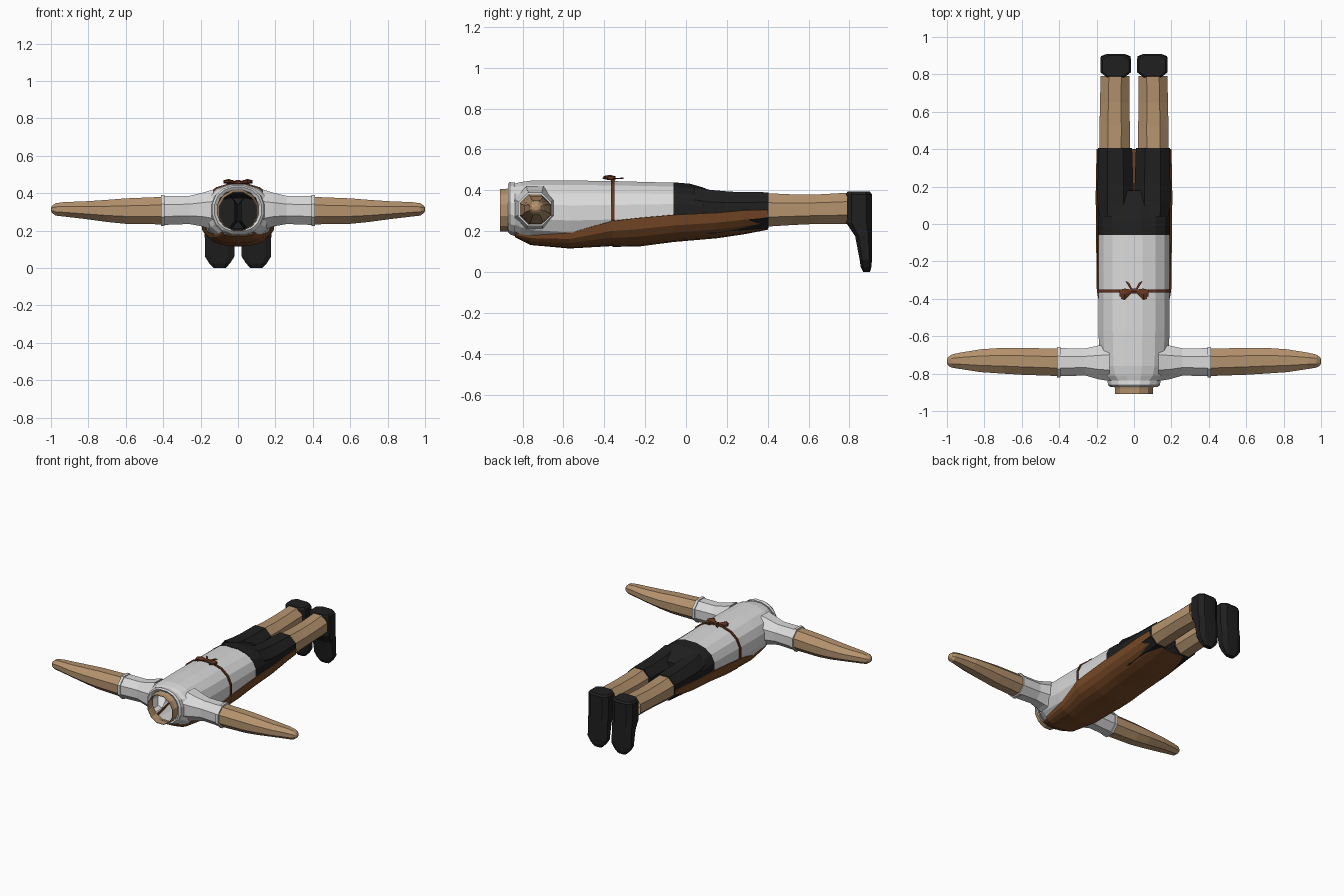
import bpy, bmesh, math
from mathutils import Vector


def material(name, rgb):
    m = bpy.data.materials.new(name)
    m.diffuse_color = (*rgb, 1)
    return m


SKIN = material("tan skin", (0.46, 0.29, 0.155))
WHITE = material("white cloth", (0.70, 0.70, 0.70))
BLACK = material("black cloth", (0.014, 0.014, 0.014))
BROWN = material("brown apron", (0.19, 0.068, 0.02))
STRAP = material("dark brown strap", (0.13, 0.035, 0.014))


def ring(axis, pos, a0, a1, b0, b1, n, p=1.0):
    """Flat-sided oval at pos along axis; a and b are the ranges of the other two axes."""
    ca, cb, ra, rb = (a0 + a1) / 2, (b0 + b1) / 2, (a1 - a0) / 2, (b1 - b0) / 2
    k = math.cos(math.pi / n)
    pts = []
    for i in range(n):
        t = 2 * math.pi * (i + 0.5) / n
        c, s = math.cos(t) / k, math.sin(t) / k
        a = ca + ra * math.copysign(abs(c) ** p, c)
        b = cb + rb * math.copysign(abs(s) ** p, s)
        pts.append({"x": (pos, a, b), "y": (a, pos, b), "z": (a, b, pos)}[axis])
    return pts


def loft(name, rings, mat, closed=True, cap0=False, cap1=False, mirror=False, thick=0):
    """Skin a row of rings or strips into one flat-shaded object."""
    bm = bmesh.new()
    rows = [[bm.verts.new(p) for p in r] for r in rings]
    n = len(rows[0])
    for r, s in zip(rows, rows[1:]):
        for i in range(n if closed else n - 1):
            j = (i + 1) % n
            bm.faces.new((r[i], r[j], s[j], s[i]))
    if cap0:
        bm.faces.new(rows[0])
    if cap1:
        bm.faces.new(rows[-1])
    bmesh.ops.recalc_face_normals(bm, faces=bm.faces)
    me = bpy.data.meshes.new(name)
    bm.to_mesh(me)
    bm.free()
    me.materials.append(mat)
    ob = bpy.data.objects.new(name, me)
    bpy.context.collection.objects.link(ob)
    if mirror:
        ob.modifiers.new("mirror", "MIRROR").use_mirror_merge = False
    if thick:
        s = ob.modifiers.new("thickness", "SOLIDIFY")
        s.thickness = thick
        s.offset = 0
    return ob


def body(sections, n=16, p=0.9):
    # each section: y, half width, bottom z, top z
    return [ring("y", y, -w, w, lo, hi, n, p) for y, w, lo, hi in sections]


# Torso, open at the neck
loft("shirt", body([(-0.865, 0.115, 0.205, 0.415), (-0.84, 0.135, 0.185, 0.432),
                    (-0.81, 0.168, 0.165, 0.44), (-0.76, 0.183, 0.145, 0.447),
                    (-0.57, 0.19, 0.13, 0.448), (-0.36, 0.19, 0.14, 0.445),
                    (-0.06, 0.19, 0.165, 0.437)]), WHITE)
loft("collar", body([(-0.838, 0.143, 0.175, 0.437), (-0.862, 0.138, 0.185, 0.44),
                     (-0.872, 0.125, 0.195, 0.432), (-0.862, 0.11, 0.205, 0.415)]), WHITE)
loft("neck", body([(-0.91, 0.1, 0.2, 0.405), (-0.88, 0.1, 0.2, 0.405),
                   (-0.84, 0.11, 0.2, 0.415)], 12, 1), SKIN, thick=0.004)

# Shorts
loft("shorts_hips", body([(-0.06, 0.192, 0.163, 0.439), (0.02, 0.193, 0.165, 0.432),
                          (0.08, 0.193, 0.175, 0.415), (0.13, 0.18, 0.19, 0.395),
                          (0.18, 0.15, 0.21, 0.375)]), BLACK, cap1=True)
loft("shorts_leg", [ring("y", y, a, b, lo, hi, 8, 0.9) for y, a, b, lo, hi in
                    [(0.04, 0.02, 0.185, 0.19, 0.415), (0.12, 0.003, 0.194, 0.185, 0.402),
                     (0.22, 0.004, 0.194, 0.2, 0.393), (0.405, 0.01, 0.192, 0.215, 0.39)]],
     BLACK, cap1=True, mirror=True)

# Bare legs and boots with the toes pointing down
loft("leg", [ring("y", y, a, b, lo, hi, 8, 0.95) for y, a, b, lo, hi in
             [(0.39, 0.022, 0.186, 0.222, 0.386), (0.52, 0.022, 0.184, 0.23, 0.38),
              (0.65, 0.025, 0.182, 0.236, 0.38), (0.79, 0.024, 0.178, 0.235, 0.388)]],
     SKIN, mirror=True)
loft("boot", [ring("z", z, 0.098 - w, 0.098 + w, y0, y1, 8, 0.62) for z, w, y0, y1 in
              [(0.393, 0.07, 0.79, 0.9), (0.38, 0.081, 0.784, 0.91), (0.24, 0.081, 0.784, 0.91),
               (0.21, 0.08, 0.805, 0.91), (0.175, 0.08, 0.828, 0.91), (0.06, 0.078, 0.85, 0.91),
               (0.025, 0.056, 0.855, 0.908), (0.0, 0.032, 0.868, 0.9)]],
     BLACK, cap0=True, cap1=True, mirror=True)


# Arms: each section is x, y range, z range
def arm(name, sections, mat, n=8, **kw):
    loft(name, [ring("x", x, *r, n) for x, *r in sections], mat, mirror=True, **kw)


arm("sleeve", [(0.13, -0.84, -0.64, 0.2, 0.42), (0.19, -0.83, -0.65, 0.222, 0.402),
               (0.26, -0.81, -0.665, 0.235, 0.385), (0.40, -0.814, -0.664, 0.23, 0.384)], WHITE)
arm("sleeve_cuff", [(0.392, -0.80, -0.675, 0.24, 0.37), (0.392, -0.822, -0.658, 0.224, 0.39),
                    (0.412, -0.822, -0.658, 0.224, 0.39), (0.412, -0.80, -0.675, 0.24, 0.37)], WHITE)
arm("arm_and_hand", [(0.40, -0.813, -0.667, 0.233, 0.38), (0.60, -0.806, -0.662, 0.236, 0.372),
                     (0.70, -0.80, -0.662, 0.246, 0.364), (0.82, -0.792, -0.67, 0.262, 0.356),
                     (0.93, -0.775, -0.688, 0.275, 0.352), (0.975, -0.768, -0.698, 0.28, 0.346),
                     (0.994, -0.757, -0.712, 0.294, 0.332), (1.0, -0.747, -0.722, 0.303, 0.322)],
    SKIN, cap1=True)


# Apron: strips hanging round the front, each section is y, half width, edge z, bottom z
def apron(name, sections):
    rows = []
    for y, w, edge, low in sections:
        row = []
        for i in range(11):
            t = math.pi * i / 10
            c = math.cos(t)
            row.append((w * math.copysign(abs(c) ** 0.85, c), y,
                        edge - (edge - low) * math.sin(t) ** 0.8))
        rows.append(row)
    loft(name, rows, BROWN, closed=False, thick=0.006)


apron("apron_bib", [(-0.835, 0.085, 0.19, 0.172), (-0.76, 0.125, 0.188, 0.135),
                    (-0.57, 0.158, 0.192, 0.118), (-0.36, 0.195, 0.25, 0.13),
                    (-0.22, 0.196, 0.255, 0.143)])
apron("apron_skirt", [(-0.36, 0.196, 0.25, 0.126), (-0.23, 0.198, 0.265, 0.128),
                      (-0.06, 0.2, 0.28, 0.15), (0.15, 0.202, 0.29, 0.168),
                      (0.28, 0.2, 0.302, 0.187), (0.40, 0.197, 0.305, 0.21)])

# Waist tie with a bow on the back
loft("waist_tie", body([(-0.366, 0.188, 0.142, 0.444), (-0.366, 0.197, 0.134, 0.453),
                        (-0.35, 0.197, 0.134, 0.453), (-0.35, 0.188, 0.142, 0.444)]), STRAP)
loft("bow_knot", [ring("x", x, -0.372, -0.345, 0.446, 0.468, 6) for x in (-0.014, 0.014)],
     STRAP, cap0=True, cap1=True)
loft("bow_loop", [ring("x", 0.008, -0.366, -0.352, 0.45, 0.462, 6),
                  ring("x", 0.05, -0.405, -0.345, 0.451, 0.474, 6),
                  ring("x", 0.078, -0.385, -0.352, 0.453, 0.468, 6)],
     STRAP, cap0=True, cap1=True, mirror=True)
for label, tip in (("back", (0.035, -0.315)), ("front", (0.06, -0.408))):
    x, y = tip
    loft("bow_tail_" + label, [[(0.004, -0.36, 0.458), (0.014, -0.356, 0.458)],
                               [(x - 0.01, y, 0.459), (x + 0.012, y + 0.01, 0.459)]],
         STRAP, closed=False, mirror=True, thick=0.005)
